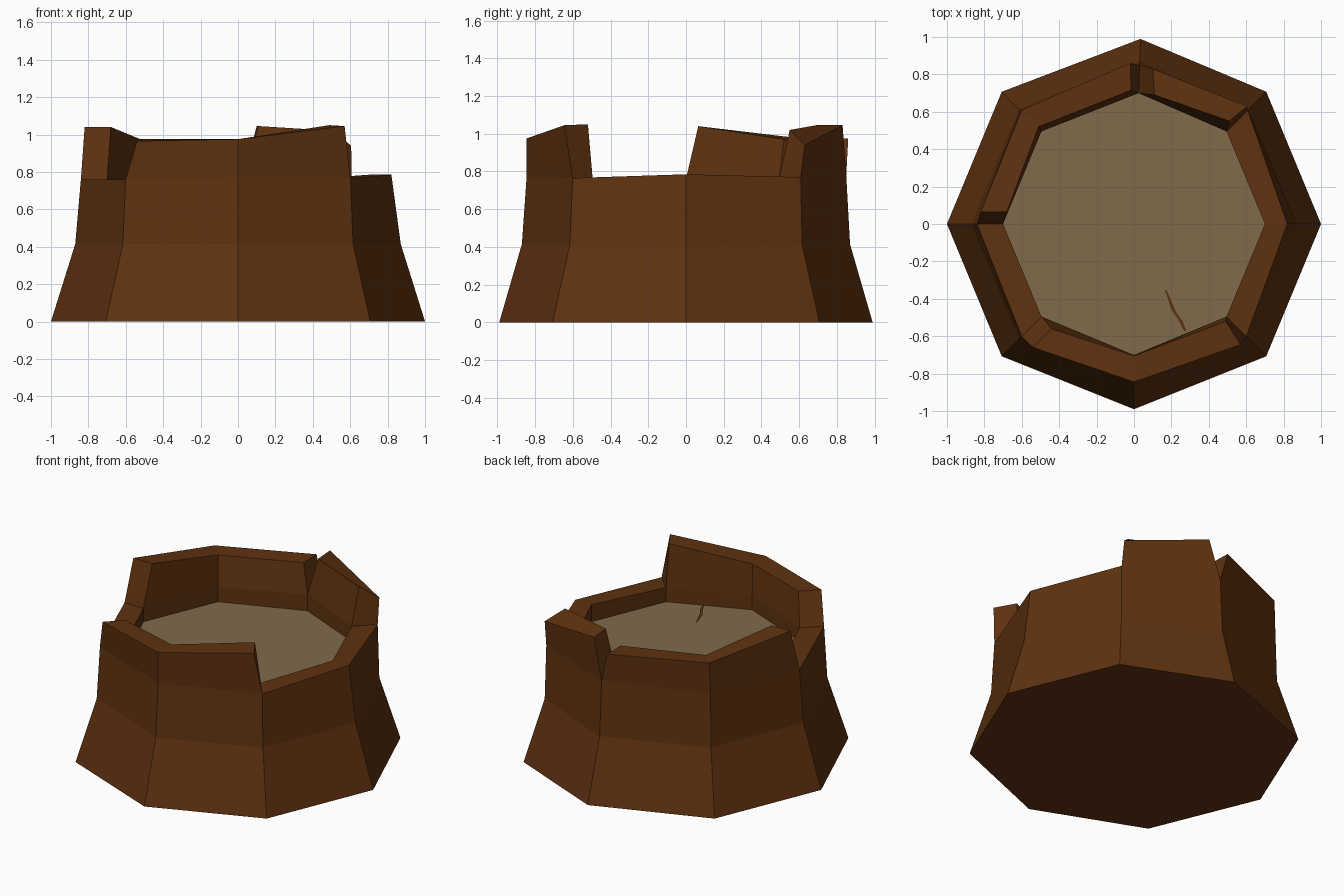
import bpy, bmesh, math

if "Cube" in bpy.data.objects:
    bpy.data.objects.remove(bpy.data.objects["Cube"])


def material(name, rgb):
    m = bpy.data.materials.new(name)
    m.diffuse_color = (*rgb, 1)
    m.use_nodes = True
    m.node_tree.nodes["Principled BSDF"].inputs["Base Color"].default_value = m.diffuse_color
    return m


bark = material("dark_brown_bark", (0.114, 0.032, 0.005))
wood = material("tan_wood", (0.215, 0.147, 0.068))


def add_object(name, bm, mat):
    bmesh.ops.recalc_face_normals(bm, faces=bm.faces)
    mesh = bpy.data.meshes.new(name)
    bm.to_mesh(mesh)
    bm.free()
    mesh.materials.append(mat)
    ob = bpy.data.objects.new(name, mesh)
    bpy.context.collection.objects.link(ob)
    return ob


# Slightly uneven eight-sided layout, corners every 45 degrees
ANGLES = [0, 45, 88, 135, 180, 225, 270, 315]
RIM_R = [0.82, 0.86, 0.85, 0.86, 0.84, 0.85, 0.845, 0.85]
RIM_Z = [0.785, 0.77, 0.78, 0.77, 0.76, 0.76, 0.77, 0.765]
FLOOR_Z = 0.67


def corner(i, r, z):
    a = math.radians(ANGLES[i])
    return (r * math.cos(a), r * math.sin(a), z)


def outer_rim(i):
    return corner(i, RIM_R[i], RIM_Z[i])


def inner_rim(i):
    return corner(i, 0.70, RIM_Z[i])


# Stump body: flared trunk, low rim, inner wall down to the floor
bm = bmesh.new()
rings = [
    [corner(i, 0.99 if i in (2, 6) else 1.0, 0) for i in range(8)],
    [corner(i, 0.87, 0.415) for i in range(8)],
    [outer_rim(i) for i in range(8)],
    [inner_rim(i) for i in range(8)],
    [corner(i, 0.70, FLOOR_Z - 0.01) for i in range(8)],
]
rings = [[bm.verts.new(p) for p in ring] for ring in rings]
for lo, hi in zip(rings, rings[1:]):
    for i in range(8):
        j = (i + 1) % 8
        bm.faces.new((lo[i], lo[j], hi[j], hi[i]))
bm.faces.new(rings[0])
bm.faces.new(rings[-1])
add_object("stump_body", bm, bark)

# Cut wood surface inside the rim
bm = bmesh.new()
bm.faces.new([bm.verts.new(corner(i, 0.70, FLOOR_Z)) for i in range(8)])
floor = add_object("cut_wood_surface", bm, wood)


# Broken bark pieces standing on the rim: (corner, outer top, inner top)
def bark_piece(name, stations):
    bm = bmesh.new()
    loops = []
    for i, out_top, in_top in stations:
        pts = (outer_rim(i), out_top, in_top, inner_rim(i))
        loops.append([bm.verts.new(p) for p in pts])
    for a, b in zip(loops, loops[1:]):
        for k in range(4):
            n = (k + 1) % 4
            bm.faces.new((a[k], a[n], b[n], b[k]))
    bm.faces.new(loops[0])
    bm.faces.new(loops[-1])
    add_object(name, bm, bark)


bark_piece("back_right_bark", [
    (1, (0.605, 0.63, 0.94), (0.51, 0.55, 1.02)),
    (2, (0.10, 0.83, 1.045), (0.11, 0.69, 1.045)),
])
bark_piece("back_left_bark", [
    (2, (-0.02, 0.86, 0.975), (-0.015, 0.715, 0.975)),
    (3, (-0.60, 0.61, 0.975), (-0.51, 0.52, 0.97)),
    (4, (-0.82, 0.065, 1.04), (-0.68, 0.065, 1.04)),
])
bark_piece("front_bark", [
    (5, (-0.54, -0.66, 0.965), (-0.44, -0.56, 0.965)),
    (6, (0, -0.845, 0.975), (0, -0.705, 0.975)),
    (7, (0.57, -0.645, 1.045), (0.49, -0.52, 1.05)),
])

# Thin crack across the wood surface
bm = bmesh.new()
left = [(0.165, -0.35), (0.20, -0.46), (0.235, -0.51), (0.27, -0.575)]
right = [(0.175, -0.355), (0.225, -0.47), (0.26, -0.52), (0.28, -0.57)]
rows = [[bm.verts.new((x, y, FLOOR_Z + 0.004)) for x, y in side]
        for side in (left, right)]
for i in range(3):
    bm.faces.new((rows[0][i], rows[0][i + 1], rows[1][i + 1], rows[1][i]))
add_object("crack", bm, bark)

# Make the flat surfaces face upward
for name in ("cut_wood_surface", "crack"):
    mesh = bpy.data.objects[name].data
    if mesh.polygons[0].normal.z < 0:
        mesh.flip_normals()
